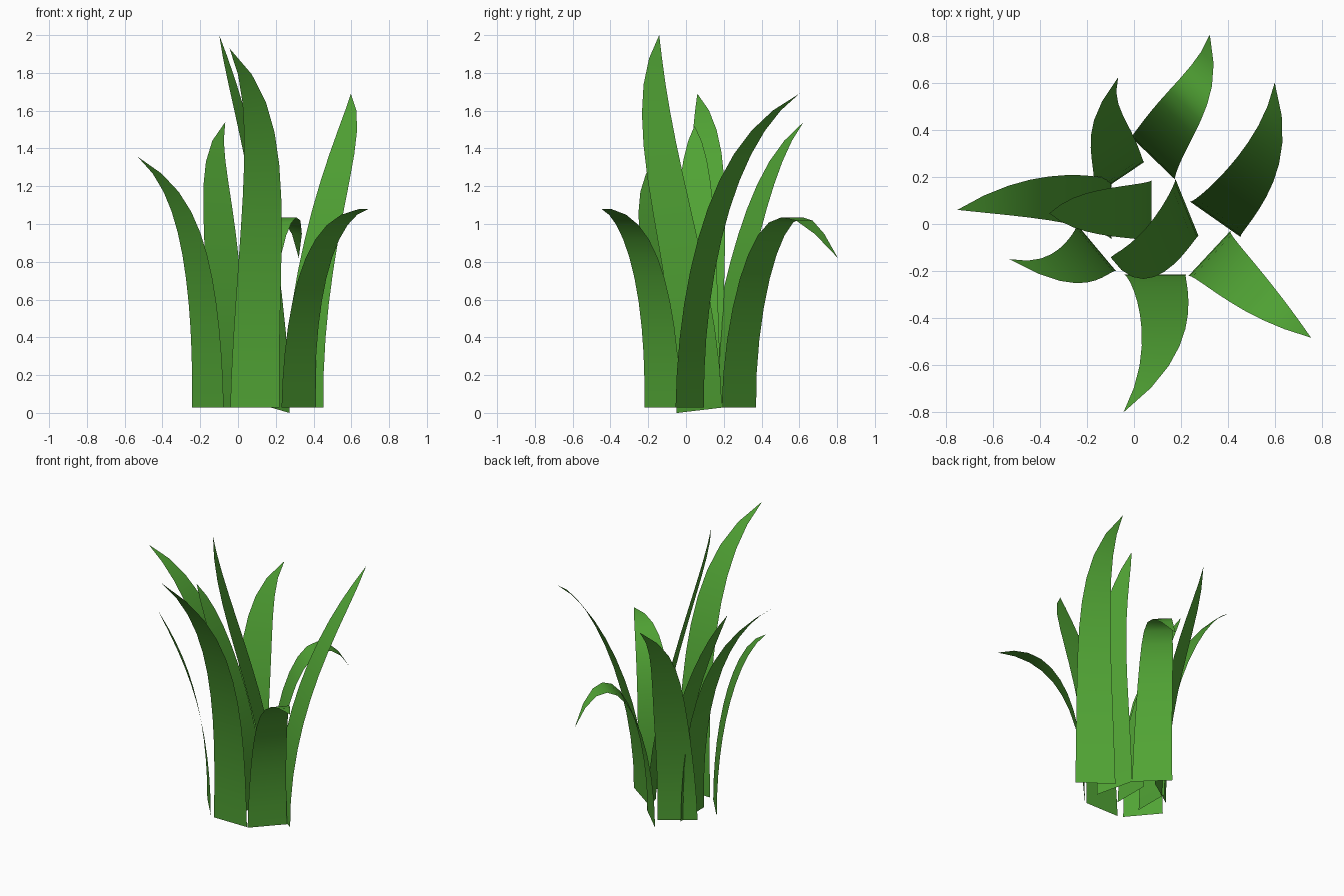
import bpy
import bmesh
from math import cos, sin, radians
from mathutils import Vector

if "Cube" in bpy.data.objects:
    bpy.data.objects.remove(bpy.data.objects["Cube"])

SEGMENTS = 11
WIDTH = 0.262
BASE_Z = 0.028

green = bpy.data.materials.new("leaf_green")
green.diffuse_color = (0.082, 0.37, 0.035, 1)
green.use_nodes = True
green.node_tree.nodes["Principled BSDF"].inputs["Base Color"].default_value = green.diffuse_color

# x, y of the root, lean azimuth, first handle height,
# second handle (lean, sideways, z), tip (lean, sideways, z), sideways tilt
BLADES = {
    "front_blade":       (0.09, -0.215, -90, 0.70, 0.18, 0.10, 1.45, 0.585, -0.135, 1.93, 0),
    "front_left_blade":  (-0.16, -0.10, 220, 0.55, 0.10, 0.02, 1.05, 0.315, -0.20, 1.355, 0),
    "front_right_blade": (0.32, -0.125, -43, 0.55, 0.14, 0.00, 1.13, 0.56, 0.033, 1.08, 0),
    "right_blade":       (0.345, 0.02, 55, 0.70, 0.25, -0.06, 1.40, 0.62, 0.126, 1.69, 0),
    "drooping_blade":    (0.08, 0.28, 46, 0.70, 0.26, 0.10, 1.40, 0.545, 0.19, 0.82, 0),
    "back_blade":        (-0.065, 0.19, 124, 0.60, 0.19, -0.12, 1.20, 0.36, -0.24, 1.54, 0),
    "left_blade":        (-0.095, 0.065, 180, 0.75, 0.22, -0.10, 1.40, 0.655, 0.005, 1.69, 0),
    "inner_blade":       (0.075, 0.055, 180, 0.60, 0.26, 0.01, 1.25, 0.435, 0.01, 1.52, 0),
    "tall_blade":        (0.225, 0.07, 202, 0.80, 0.32, 0.28, 1.60, 0.38, 0.075, 2.00, -0.11),
}


def make_blade(name, x, y, azimuth, h1, l2, s2, z2, l3, s3, z3, tilt):
    a = radians(azimuth)
    lean = Vector((cos(a), sin(a), 0))
    side = Vector((-sin(a), cos(a), 0))
    root = Vector((x, y, 0))
    base_z = BASE_Z + tilt * WIDTH / 2
    across = (side + Vector((0, 0, tilt))).normalized()

    # curved centre line; the sideways hook happens close to the tip
    def centre(t):
        u = 1 - t
        b1, b2, b3 = 3 * u * u * t, 3 * u * t * t, t**3
        height = base_z * u**3 + h1 * b1 + z2 * b2 + z3 * b3
        return (root + lean * (l2 * b2 + l3 * b3)
                + side * (s2 * b2 + s3 * t**6) + Vector((0, 0, height)))

    # ribbon of quads tapering to a pointed last triangle
    bm = bmesh.new()
    previous = None
    for i in range(SEGMENTS):
        t = i / SEGMENTS
        half = across * WIDTH * (1 - 0.35 * t - 0.65 * t**5) / 2
        row = [bm.verts.new(centre(t) - half), bm.verts.new(centre(t) + half)]
        if previous:
            bm.faces.new((previous[0], previous[1], row[1], row[0]))
        previous = row
    bm.faces.new((previous[0], previous[1], bm.verts.new(centre(1))))
    for face in bm.faces:
        face.smooth = True
    mesh = bpy.data.meshes.new(name)
    bm.to_mesh(mesh)
    bm.free()
    mesh.materials.append(green)
    bpy.context.collection.objects.link(bpy.data.objects.new(name, mesh))


for blade_name, shape in BLADES.items():
    make_blade(blade_name, *shape)
